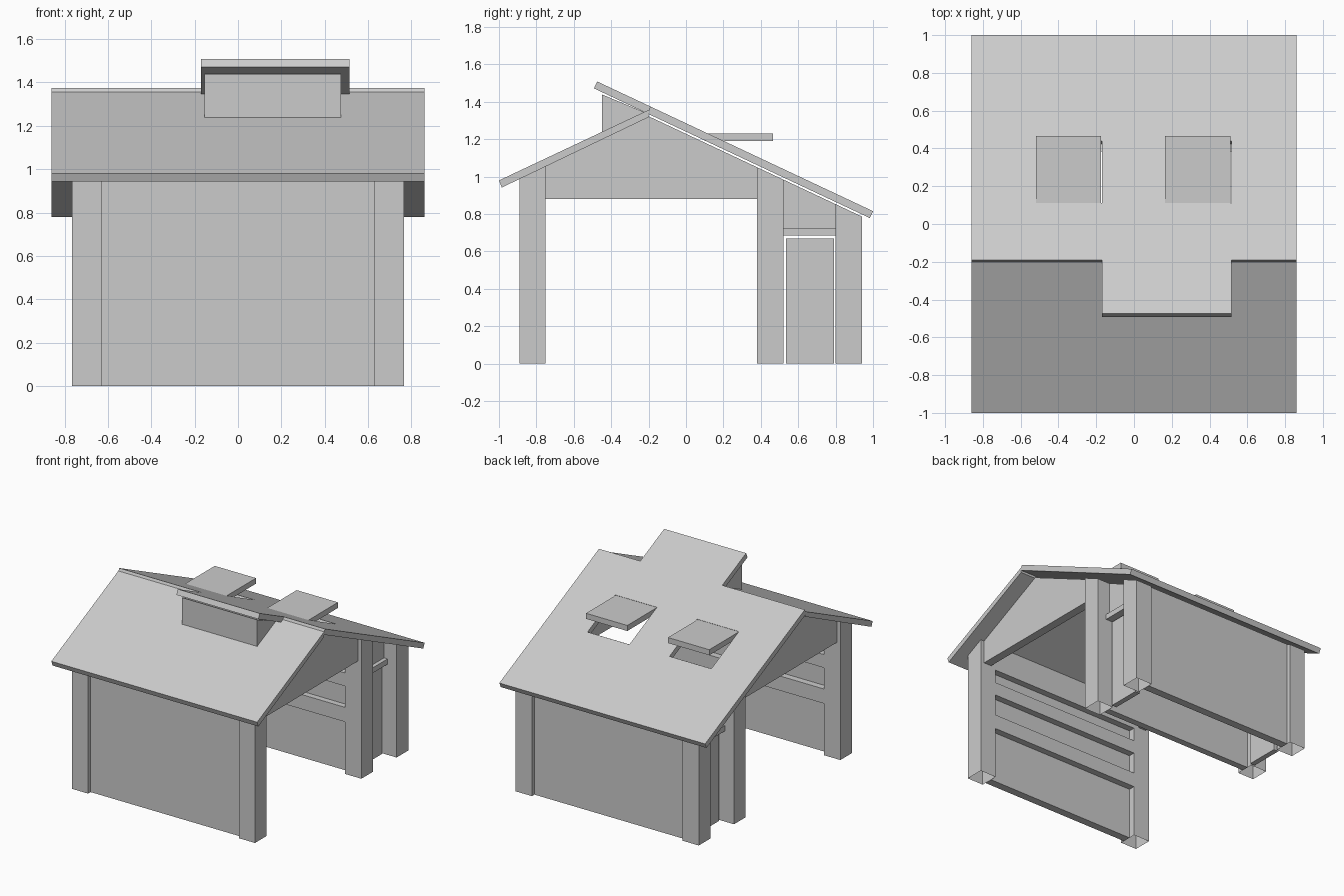
import bpy, bmesh

if "Cube" in bpy.data.objects:
    bpy.data.objects.remove(bpy.data.objects["Cube"])


def prism(name, x0, x1, profile, open_bottom=False):
    """Extrude a (y, z) profile along x."""
    bm = bmesh.new()
    a = [bm.verts.new((x0, y, z)) for y, z in profile]
    b = [bm.verts.new((x1, y, z)) for y, z in profile]
    bm.faces.new(a)
    bm.faces.new(b[::-1])
    n = len(profile)
    for i in range(n):
        j = (i + 1) % n
        bm.faces.new((a[i], b[i], b[j], a[j]))
    bmesh.ops.recalc_face_normals(bm, faces=bm.faces)
    if open_bottom:
        low = [f for f in bm.faces if all(v.co.z < 1e-5 for v in f.verts)]
        bmesh.ops.delete(bm, geom=low, context='FACES')
    me = bpy.data.meshes.new(name)
    bm.to_mesh(me)
    bm.free()
    ob = bpy.data.objects.new(name, me)
    bpy.context.collection.objects.link(ob)
    return ob


def box(name, x0, x1, y0, y1, z0, z1):
    return prism(name, x0, x1, [(y0, z0), (y1, z0), (y1, z1), (y0, z1)])


def top(y):
    """Height of the back slope's upper surface, also used for the dormer."""
    return 1.375 - 0.47 * (y + 0.19)


def under(y):
    """Height of the roof underside."""
    return 1.323 - 0.47 * abs(y + 0.2)


def wall(name, x0, x1, y0, y1, z0=0, open_bottom=False):
    """Upright piece whose top follows the roof underside."""
    ys = [y1, -0.2, y0] if y0 < -0.2 < y1 else [y1, y0]
    prof = [(y0, z0), (y1, z0)] + [(y, under(y)) for y in ys]
    return prism(name, x0, x1, prof, open_bottom)


def slab(name, x0, x1, y0, y1):
    """Piece of back slope with ends cut square to the slope."""
    dy, dz = -0.017, -0.037
    prism(name, x0, x1, [(y0, top(y0)), (y1, top(y1)),
                         (y1 + dy, top(y1) + dz), (y0 + dy, top(y0) + dz)])


# Front roof slope
prism("front_roof", -0.86, 0.86,
      [(-1, 0.98), (-0.985, 0.942), (-0.2, 1.318), (-0.2, 1.357)])

# Back roof slope in strips: (x0, x1, upper end, has hatch opening)
strips = [(-0.86, -0.52, -0.19, False), (-0.52, -0.17, -0.19, True),
          (-0.17, 0.165, -0.475, False), (0.165, 0.515, -0.475, True),
          (0.515, 0.86, -0.19, False)]
for x0, x1, y0, hatch in strips:
    if hatch:
        slab("back_roof_upper", x0, x1, y0, 0.11)
        slab("back_roof_lower", x0, x1, 0.44, 1.0)
        box("roof_hatch", x0, x1 - 0.005, 0.1, 0.465, 1.19, 1.232)
    else:
        slab("back_roof", x0, x1, y0, 1.0)

# Dormer under the raised part of the roof
prism("dormer", -0.155, 0.475, [(-0.45, 1.237), (-0.45, 1.44), (-0.2, 1.335)])

# Posts, gables and side doors, mirrored left and right
for s in (-1, 1):
    for name, y0, y1 in (("front_post", -0.89, -0.75),
                         ("middle_post", 0.38, 0.52),
                         ("back_post", 0.80, 0.94)):
        wall(name, s * 0.63, s * 0.765, y0, y1, open_bottom=True)
    wall("gable", s * 0.67, s * 0.735, -0.75, 0.38, 0.88)
    box("door", s * 0.61, s * 0.65, 0.535, 0.79, 0, 0.67)
    box("door_lintel", s * 0.6, s * 0.69, 0.52, 0.80, 0.685, 0.725)
    wall("over_door_panel", s * 0.61, s * 0.66, 0.52, 0.80, 0.725)

# Front wall, partition and back wall
for name, y0, y1 in (("front_wall", -0.86, -0.8), ("partition", 0.43, 0.48),
                     ("back_wall", 0.85, 0.91)):
    wall(name, -0.63, 0.63, y0, y1)

# Horizontal rails facing the open room
for z0, z1 in ((0.39, 0.5), (0.66, 0.76)):
    box("front_rail", -0.63, 0.63, -0.8, -0.75, z0, z1)
    box("partition_rail", -0.63, 0.63, 0.385, 0.43, z0, z1)
wall("front_beam", -0.63, 0.63, -0.8, -0.75, 0.86)
wall("partition_beam", -0.63, 0.63, 0.385, 0.43, 0.86)
